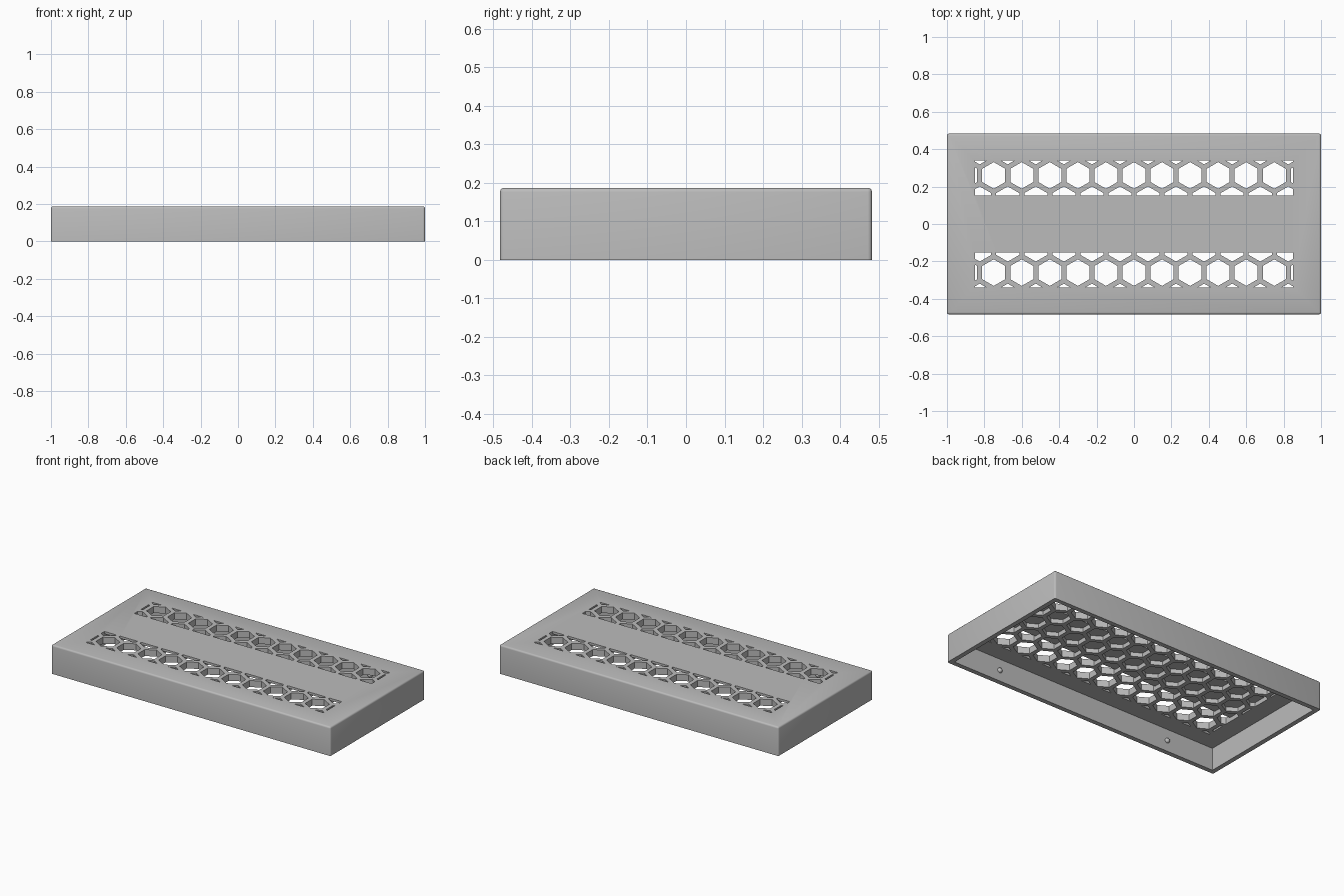
import bpy, bmesh, math
from mathutils import Vector

if "Cube" in bpy.data.objects:
    bpy.data.objects.remove(bpy.data.objects["Cube"], do_unlink=True)

W, D, H = 2.0, 0.966, 0.187          # outer size
WALL, CEILING = 0.03, 0.145          # wall thickness, underside of the panel
COVER = 0.172                        # underside of the solid middle strip
PITCH, RADIUS = 0.15, 0.071          # honeycomb spacing and cell radius
GX, GY, STRIP = 0.85, 0.34, 0.153    # grille limits and half width of the strip

grey = bpy.data.materials.new("grey plastic")
grey.use_nodes = True
colour = (0.5, 0.5, 0.5, 1)
grey.diffuse_color = colour
grey.node_tree.nodes["Principled BSDF"].inputs["Base Color"].default_value = colour


def add_object(name, bm):
    bmesh.ops.recalc_face_normals(bm, faces=bm.faces)
    mesh = bpy.data.meshes.new(name)
    bm.to_mesh(mesh)
    bm.free()
    mesh.materials.append(grey)
    ob = bpy.data.objects.new(name, mesh)
    bpy.context.collection.objects.link(ob)
    return ob


def box(name, sx, sy, z0, z1, round_edges=False):
    bm = bmesh.new()
    bmesh.ops.create_cube(bm, size=1)
    for v in bm.verts:
        v.co = (v.co.x * sx, v.co.y * sy, z0 + (v.co.z + 0.5) * (z1 - z0))
    if round_edges:
        edges = [e for e in bm.edges if max(v.co.z for v in e.verts) > z0 + 0.01]
        bmesh.ops.bevel(bm, geom=edges, offset=0.011, segments=3,
                        profile=0.5, affect='EDGES')
    return add_object(name, bm)


def honeycomb(name, limits, z0, z1):
    """Hexagonal prisms, trimmed by (point, outward normal) planes."""
    bm = bmesh.new()
    row_step = PITCH * math.sqrt(3) / 2
    for row in range(-3, 4):
        shift = PITCH / 2 if row % 2 else 0
        for col in range(-7, 8):
            cx, cy = col * PITCH + shift, row * row_step
            ring = [bm.verts.new((cx + RADIUS * math.sin(k * math.pi / 3),
                                  cy + RADIUS * math.cos(k * math.pi / 3), z0))
                    for k in range(6)]
            bm.faces.new(ring)
    for point, normal in limits:
        bmesh.ops.bisect_plane(bm, geom=bm.verts[:] + bm.edges[:] + bm.faces[:],
                               plane_co=point, plane_no=normal, clear_outer=True)
    top = bmesh.ops.extrude_face_region(bm, geom=bm.faces[:])["geom"]
    bmesh.ops.translate(bm, vec=(0, 0, z1 - z0),
                        verts=[g for g in top if isinstance(g, bmesh.types.BMVert)])
    return add_object(name, bm)


def cut(target, cutter):
    mod = target.modifiers.new(cutter.name, 'BOOLEAN')
    mod.operation = 'DIFFERENCE'
    mod.solver = 'EXACT'
    mod.object = cutter
    bpy.context.view_layer.objects.active = target
    bpy.ops.object.modifier_apply(modifier=mod.name)
    bpy.data.objects.remove(cutter, do_unlink=True)


# Hollow tray, open underneath
cover = box("cover_shell", W, D, 0, H, round_edges=True)
cut(cover, box("cavity", W - 2 * WALL, D - 2 * WALL, -0.1, CEILING))

# Honeycomb pockets under the panel, cut through outside the middle strip
sides = [(Vector((s * GX, 0, 0)), Vector((s, 0, 0))) for s in (-1, 1)]
pocket = sides + [(Vector((0, s * STRIP, 0)), Vector((0, s, 0))) for s in (-1, 1)]
cut(cover, honeycomb("strip_pockets", pocket, CEILING - 0.05, COVER))
for s in (-1, 1):
    band = sides + [(Vector((0, s * GY, 0)), Vector((0, s, 0))),
                    (Vector((0, s * STRIP, 0)), Vector((0, -s, 0)))]
    cut(cover, honeycomb("vent_holes", band, CEILING - 0.05, H + 0.05))

# Small snap bumps inside the long walls
for side, sy in (("front", -1), ("back", 1)):
    for hand, sx in (("left", 1), ("right", -1)):
        bm = bmesh.new()
        bmesh.ops.create_uvsphere(bm, u_segments=16, v_segments=8, radius=0.016)
        bmesh.ops.translate(bm, verts=bm.verts,
                            vec=(sx * 0.63, sy * (D / 2 - WALL), 0.07))
        add_object(f"{side}_{hand}_snap_bump", bm)

# Crisp edges with smooth rounding
for ob in bpy.context.collection.objects:
    if ob.type == 'MESH' and grey.name in ob.data.materials:
        bpy.ops.object.select_all(action='DESELECT')
        ob.select_set(True)
        bpy.context.view_layer.objects.active = ob
        bpy.ops.object.shade_smooth_by_angle(angle=math.radians(35))
